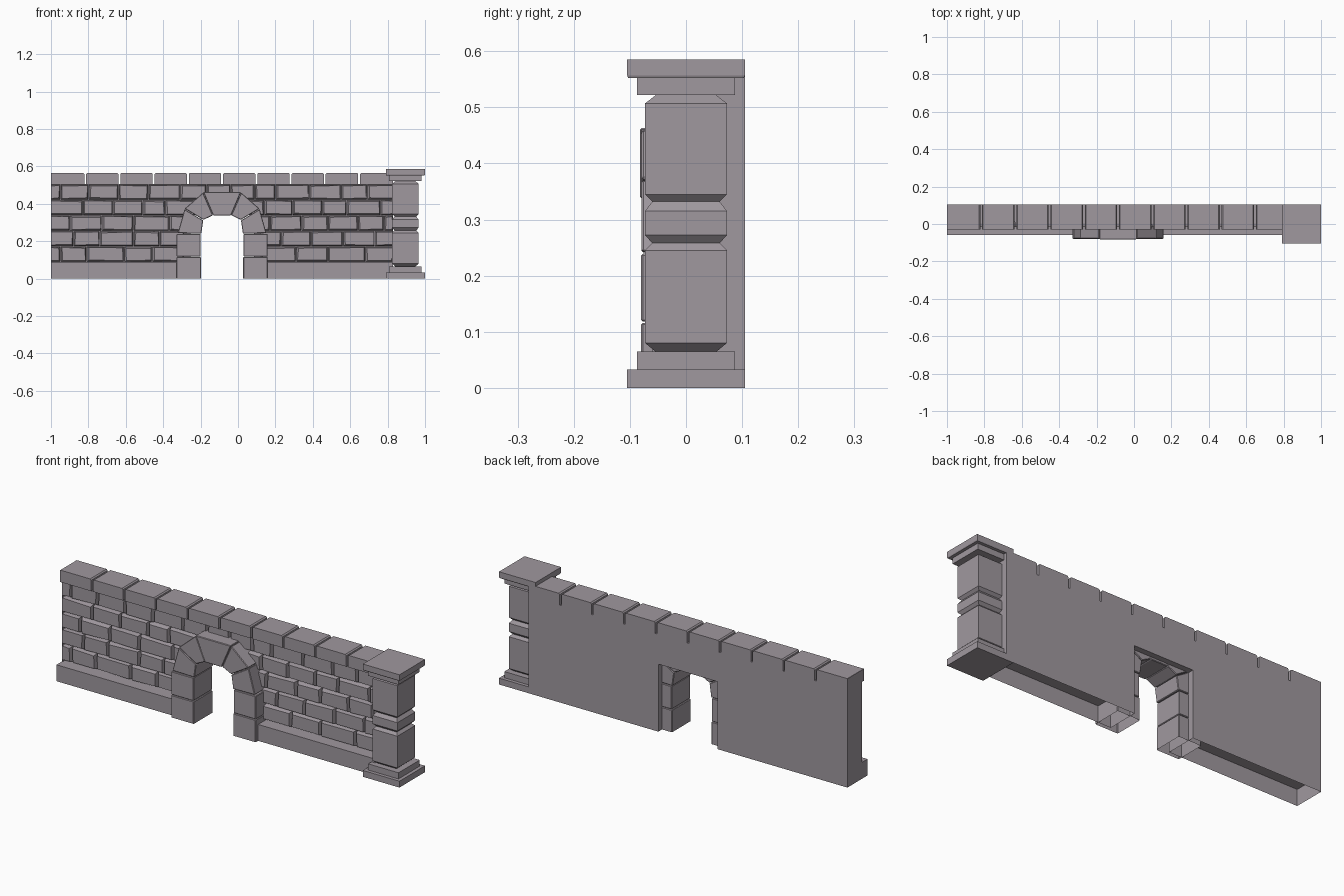
import bpy, bmesh, random

if "Cube" in bpy.data.objects:
    bpy.data.objects.remove(bpy.data.objects["Cube"])
random.seed(4)
AX = -0.085            # arch centre line
BACK = 0.105           # flat back of the wall
stone = bpy.data.materials.new("stone")
stone.diffuse_color = (0.35, 0.315, 0.345, 1)
stone.use_nodes = True
stone.node_tree.nodes["Principled BSDF"].inputs["Base Color"].default_value = stone.diffuse_color


def finish(bm, name, bevel=0):
    bmesh.ops.recalc_face_normals(bm, faces=bm.faces)
    me = bpy.data.meshes.new(name)
    bm.to_mesh(me)
    bm.free()
    me.materials.append(stone)
    ob = bpy.data.objects.new(name, me)
    bpy.context.collection.objects.link(ob)
    if bevel:
        m = ob.modifiers.new("chamfer", 'BEVEL')
        m.width, m.segments = bevel, 1
    return ob


def loft(bm, rings, start=True, end=True):
    """Join equal-length vertex rings, optionally capping the ends."""
    vs = [[bm.verts.new(p) for p in r] for r in rings]
    n = len(vs[0])
    for a, b in zip(vs, vs[1:]):
        for i in range(n):
            j = (i + 1) % n
            bm.faces.new((a[i], a[j], b[j], b[i]))
    if start:
        bm.faces.new(vs[0][::-1])
    if end:
        bm.faces.new(vs[-1])


def rect(x0, x1, y0, y1, z):
    return [(x0, y0, z), (x1, y0, z), (x1, y1, z), (x0, y1, z)]


def box(bm, x0, x1, y0, y1, z0, z1, bottom=True):
    loft(bm, [rect(x0, x1, y0, y1, z0), rect(x0, x1, y0, y1, z1)], start=bottom)


# wall body around the doorway, and the hollow plinth below it
bm = bmesh.new()
box(bm, -1, -0.255, 0.012, BACK, 0.085, 0.505, False)
box(bm, 0.085, 0.83, 0.012, BACK, 0.085, 0.505, False)
box(bm, -0.255, 0.085, 0.012, BACK, 0.35, 0.505)
box(bm, -1, -0.996, -0.015, 0.012, 0.085, 0.505)     # flush wall end
finish(bm, "wall_body")
bm = bmesh.new()
box(bm, -1, -0.255, -0.06, BACK, 0, 0.085, False)
box(bm, 0.085, 0.83, -0.06, BACK, 0, 0.085, False)
finish(bm, "plinth")

# brick courses: lists of joint positions for each unbroken run
courses = [
    (0.088, [[-1, -.95, -.81, -.61, -.46, -.29], [.12, .31, .48, .68, .83]]),
    (0.171, [[-1, -.88, -.74, -.56, -.42, -.29], [.12, .23, .39, .56, .73, .83]]),
    (0.254, [[-1, -.90, -.73, -.56, -.37, -.27], [.10, .17, .34, .48, .64, .78, .83]]),
    (0.337, [[-1, -.83, -.67, -.51, -.39, -.2], [.03, .14, .29, .45, .58, .76, .83]]),
    (0.420, [[-1, -.95, -.80, -.64, -.48, -.31, -.17, -.04, .09, .20, .38, .55, .69, .83]]),
]


def brick(bm, x0, x1, z0, z1):
    j = lambda: random.uniform(-0.003, 0.003)
    f = [(x0 + .011 + j(), z0 + .010 + j()), (x1 - .006 + j(), z0 + .010 + j()),
         (x1 - .006 + j(), z1 - .005 + j()), (x0 + .011 + j(), z1 - .005 + j())]
    b = [(x0 + .003, z0 + .003), (x1 - .002, z0 + .003), (x1 - .002, z1), (x0 + .003, z1)]
    if x0 == -1:       # keep the wall end flush
        f[0], f[3] = (-1, f[0][1]), (-1, f[3][1])
        b[0], b[3] = (-1, b[0][1]), (-1, b[3][1])
    loft(bm, [[(x, y, z) for x, z in r] for r, y in ((b, .013), (b, .002), (f, -.015))], start=False)


bm = bmesh.new()
for z, runs in courses:
    for run in runs:
        for x0, x1 in zip(run, run[1:]):
            brick(bm, x0, x1, z, z + 0.081)
finish(bm, "bricks")

# coping stones with chamfered ends and narrow open joints
bm = bmesh.new()
step = 1.83 / 10
for i in range(10):
    x0 = -1 + i * step + (.005 if i else 0)
    x1 = -1 + (i + 1) * step - (.005 if i < 9 else 0)
    c0, c1 = (.006 if i else 0.001), (.006 if i < 9 else 0.001)
    prof = [(x0, .503), (x1, .503), (x1, .565 - c1), (x1 - c1, .565), (x0 + c0, .565), (x0, .565 - c0)]
    loft(bm, [[(x, y, z) for x, z in prof] for y in (-.03, BACK)])
finish(bm, "coping_stones")

# archway: jamb blocks, voussoirs and keystone, mirrored about the arch centre
bm = bmesh.new()
jambs = [(0.113, 0.243, 0, 0.116), (0.115, 0.243, 0.118, 0.239)]
stones = [[(.111, .241), (.237, .243), (.201, .371), (.101, .311)],
          [(.100, .314), (.200, .374), (.102, .46), (.049, .339)]]
for s in (-1, 1):
    for x0, x1, z0, z1 in jambs:
        box(bm, *sorted((AX + s * x0, AX + s * x1)), -.08, .075, z0, z1, z0 > 0)
    for st in stones:
        loft(bm, [[(AX + s * x, y, z) for x, z in st] for y in (-.079, .075)])
key = [(-.048, .338), (.048, .338), (.101, .463), (-.101, .463)]
loft(bm, [[(AX + x, y, z) for x, z in key] for y in (-.082, .075)])
finish(bm, "archway", .003)

# pillar: stacked square mouldings
PX = 0.895


def square_stack(name, profile, k=1.0):
    bm = bmesh.new()
    loft(bm, [rect(PX - h * k, PX + h * k, -h, h, z) for h, z in profile])
    return finish(bm, name)


square_stack("pillar_foot", [(.105, 0), (.105, .033), (.087, .033), (.087, .065)])
square_stack("pillar_shaft", [(.055, .065), (.073, .08), (.073, .245), (.06, .258),
                              (.073, .272), (.073, .315), (.06, .332), (.073, .345),
                              (.073, .507), (.052, .523)], .97)
square_stack("pillar_cap", [(.087, .522), (.087, .552), (.103, .552), (.105, .557), (.105, .585)])
